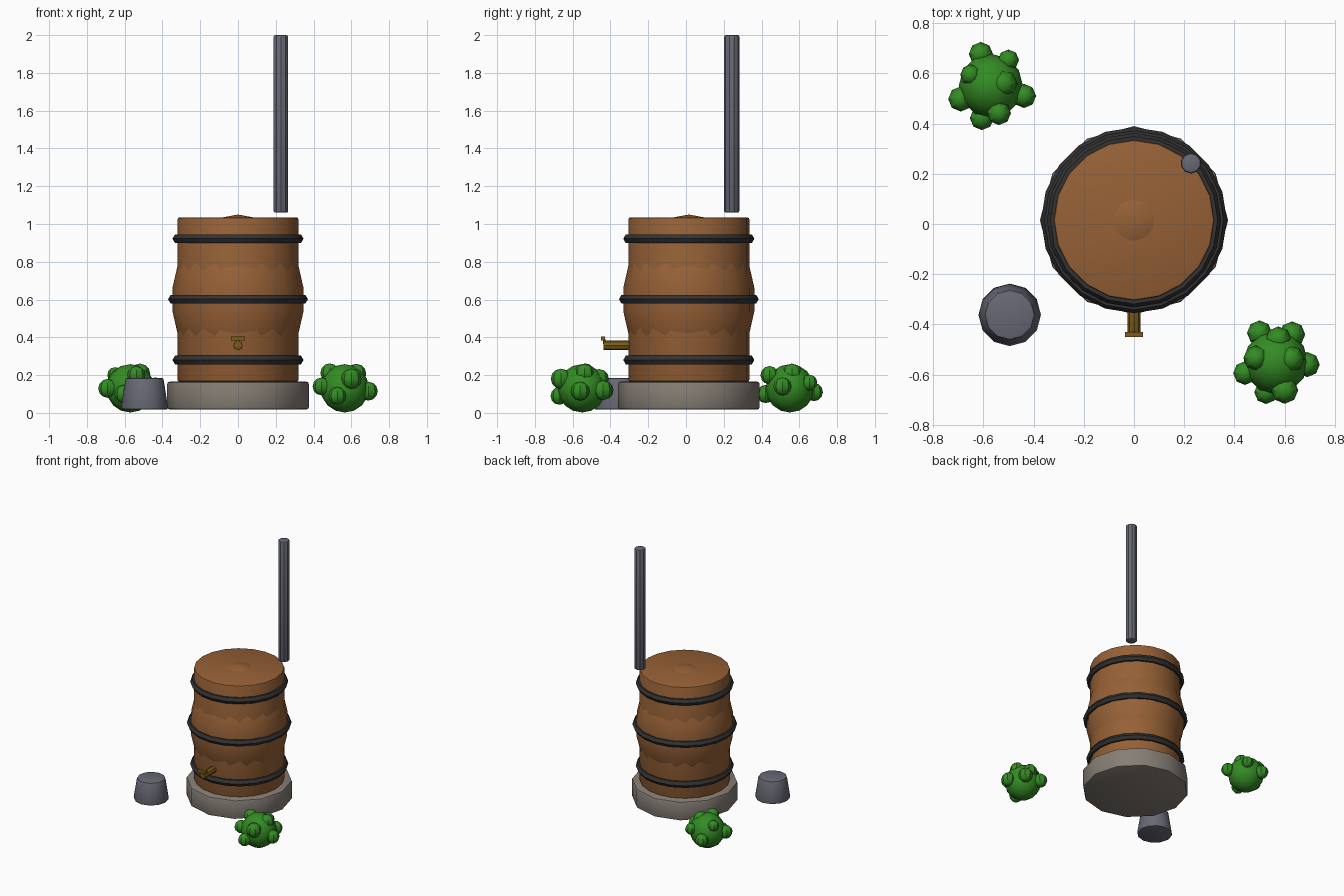
import bpy, math

if "Cube" in bpy.data.objects:
    bpy.data.objects.remove(bpy.data.objects["Cube"])

def mat(name, rgb):
    m = bpy.data.materials.new(name)
    m.diffuse_color = (*rgb, 1)
    m.use_nodes = True
    m.node_tree.nodes["Principled BSDF"].inputs["Base Color"].default_value = m.diffuse_color
    return m

WOOD = mat("barrel wood", (0.305, 0.119, 0.037))
STONE = mat("stone", (0.24, 0.21, 0.18))
IRON = mat("black iron", (0.032, 0.032, 0.034))
ZINC = mat("grey metal", (0.135, 0.14, 0.175))
BRASS = mat("brass", (0.205, 0.107, 0.008))
LEAF = mat("leaf green", (0.034, 0.26, 0.018))

def finish(name, m, bevel=0.0):
    ob = bpy.context.object
    ob.name = name
    ob.data.materials.append(m)
    if bevel:
        b = ob.modifiers.new("bevel", 'BEVEL')
        b.width, b.segments = bevel, 2
        b.limit_method, b.angle_limit = 'ANGLE', math.radians(55)
        bpy.ops.object.modifier_apply(modifier="bevel")
    bpy.ops.object.shade_smooth_by_angle(angle=math.radians(32))
    return ob

def drum(name, m, x, y, z0, z1, r0, r1, sides, bevel):
    bpy.ops.mesh.primitive_cone_add(vertices=sides, radius1=r0, radius2=r1, depth=z1 - z0,
                                    location=(x, y, (z0 + z1) / 2))
    return finish(name, m, bevel)

def ball(name, m, loc, r, seg, rings, sz=1.0):
    bpy.ops.mesh.primitive_uv_sphere_add(segments=seg, ring_count=rings, radius=r, location=loc)
    bpy.context.object.scale = (1, 1, sz)
    return finish(name, m)

CY = 0.015  # barrel centre in y

# Plinth, barrel staves and the bulging belly that pokes through the lid
drum("plinth", STONE, 0, CY, 0.018, 0.165, 0.375, 0.375, 12, 0.012)
drum("barrel_body", WOOD, 0, CY, 0.165, 1.035, 0.32, 0.32, 20, 0.01)
ball("barrel_belly", WOOD, (0, CY, 0.6), 0.35, 16, 11, 0.45 / 0.35)

# Iron hoops
for name, z, r in (("lower", 0.28, 0.32), ("middle", 0.602, 0.343), ("upper", 0.922, 0.32)):
    bpy.ops.mesh.primitive_torus_add(major_segments=20, minor_segments=6, major_radius=r,
                                     minor_radius=0.027, location=(0, CY, z))
    finish(name + "_hoop", IRON)

# Downpipe above the lid, and upturned bucket
drum("downpipe", ZINC, 0.227, 0.242, 1.06, 2.0, 0.041, 0.041, 10, 0.01)
drum("bucket", ZINC, -0.495, -0.362, 0.018, 0.185, 0.126, 0.1, 12, 0.01)

# Tap: spout along y, and a crossbar handle on top
bpy.ops.mesh.primitive_cylinder_add(vertices=8, radius=0.025, depth=0.2,
                                    location=(0, -0.338, 0.357), rotation=(math.pi / 2, 0, 0))
finish("tap_spout", BRASS, 0.005)
bpy.ops.mesh.primitive_cube_add(size=1, location=(0, -0.44, 0.394))
bpy.context.object.scale = (0.073, 0.02, 0.022)
finish("tap_handle", BRASS)
bpy.ops.mesh.primitive_cube_add(size=1, location=(0, -0.433, 0.378))
bpy.context.object.scale = (0.014, 0.012, 0.025)
finish("tap_stem", BRASS)

# Bushes: a core ball with smaller leaf clumps (x, y, z, radius)
BUSHES = {
    "back_bush": ((-0.57, 0.55), (
        (-.61, .677, .11, .048), (-.50, .653, .16, .042), (-.65, .594, .2, .042),
        (-.52, .56, .205, .056), (-.69, .498, .13, .05), (-.438, .51, .14, .048),
        (-.538, .442, .2, .048), (-.606, .422, .1, .048))),
    "front_bush": ((0.565, -0.55), (
        (.50, -.434, .12, .05), (.63, -.44, .12, .052), (.575, -.46, .18, .052),
        (.486, -.534, .212, .05), (.625, -.538, .206, .054), (.69, -.56, .115, .05),
        (.442, -.594, .14, .047), (.526, -.67, .09, .047), (.60, -.662, .18, .054))),
}
for name, ((x, y), clumps) in BUSHES.items():
    ball(name + "_core", LEAF, (x, y, 0.13), 0.128, 12, 8)
    for i, (cx, cy, cz, r) in enumerate(clumps):
        ball(f"{name}_clump_{i + 1}", LEAF, (cx, cy, cz), r, 8, 6)
